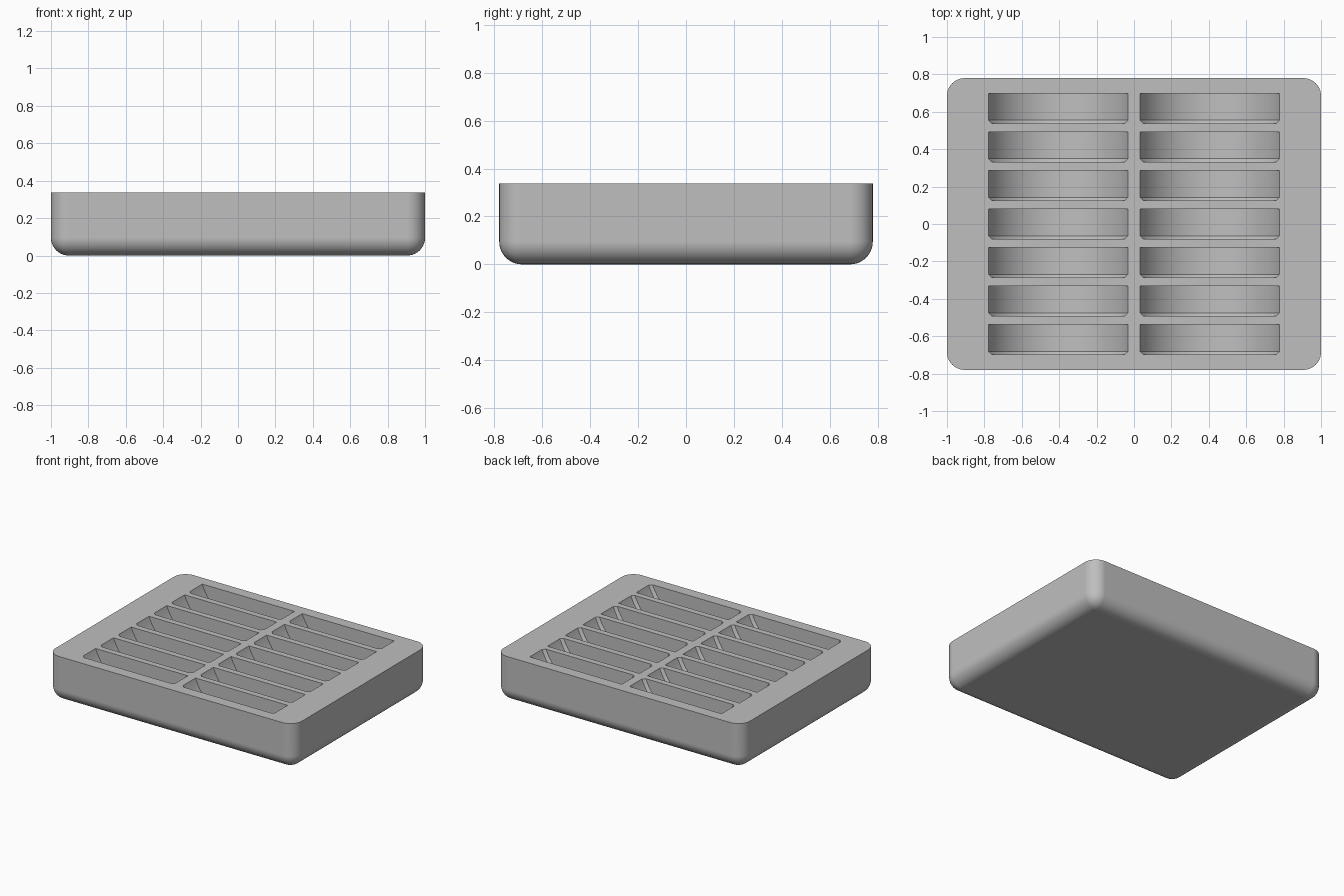
import bpy, bmesh, math

cube = bpy.data.objects.get("Cube")
if cube:
    bpy.data.objects.remove(cube, do_unlink=True)

WIDTH, DEPTH, HEIGHT = 2.0, 1.56, 0.338
EDGE_RADIUS = 0.095
ROWS, ROW_PITCH = 7, 0.206
SLOT_X, HALF_CHORD, SLOT_DEPTH = 0.405, 0.374, 0.26
HALF_SLOT, CHAMFER = 0.081, 0.018
DISC_RADIUS = (HALF_CHORD ** 2 + SLOT_DEPTH ** 2) / (2 * SLOT_DEPTH)
SEGMENTS = 96


def make_object(name, bm):
    bmesh.ops.recalc_face_normals(bm, faces=bm.faces)
    mesh = bpy.data.meshes.new(name)
    bm.to_mesh(mesh)
    bm.free()
    obj = bpy.data.objects.new(name, mesh)
    bpy.context.collection.objects.link(obj)
    return obj


def add_disc(bm, cx, cy, cz):
    """Upright disc along y, chamfered on its front rim."""
    profile = [(cy - HALF_SLOT, DISC_RADIUS - CHAMFER),
               (cy - HALF_SLOT + CHAMFER, DISC_RADIUS),
               (cy + HALF_SLOT, DISC_RADIUS)]
    rings = []
    for y, r in profile:
        angles = [math.tau * i / SEGMENTS for i in range(SEGMENTS)]
        rings.append([bm.verts.new((cx + r * math.sin(a), y, cz - r * math.cos(a)))
                      for a in angles])
    for a, b in zip(rings, rings[1:]):
        for i in range(SEGMENTS):
            j = (i + 1) % SEGMENTS
            bm.faces.new((a[i], a[j], b[j], b[i]))
    bm.faces.new(rings[0])
    bm.faces.new(rings[-1])


# Tray block: rounded upright corners and bottom rim, sharp top rim
bm = bmesh.new()
bmesh.ops.create_cube(bm, size=1)
for v in bm.verts:
    v.co = (v.co.x * WIDTH, v.co.y * DEPTH, (v.co.z + 0.5) * HEIGHT)
rounded = [e for e in bm.edges if min(v.co.z for v in e.verts) < 0.01]
bmesh.ops.bevel(bm, geom=rounded, offset=EDGE_RADIUS, segments=10,
                profile=0.5, affect='EDGES', clamp_overlap=True)
tray = make_object("slotted_tray", bm)

# Disc cutters: two columns of slots
bm = bmesh.new()
for side in (-1, 1):
    for row in range(ROWS):
        add_disc(bm, side * SLOT_X, (row - (ROWS - 1) / 2) * ROW_PITCH,
                 HEIGHT - SLOT_DEPTH + DISC_RADIUS)
cutter = make_object("slot_cutter", bm)
cutter.hide_render = True

# Material
grey = bpy.data.materials.new("plain_grey")
grey.use_nodes = True
colour = (0.52, 0.52, 0.52, 1)
grey.diffuse_color = colour
grey.node_tree.nodes["Principled BSDF"].inputs["Base Color"].default_value = colour
tray.data.materials.append(grey)
cutter.data.materials.append(grey)

# Cut the slots, then smooth the curved surfaces
bpy.ops.object.select_all(action='DESELECT')
tray.select_set(True)
bpy.context.view_layer.objects.active = tray
cut = tray.modifiers.new("slots", 'BOOLEAN')
cut.operation = 'DIFFERENCE'
cut.solver = 'EXACT'
cut.object = cutter
bpy.ops.object.modifier_apply(modifier=cut.name)
bpy.data.objects.remove(cutter, do_unlink=True)
bpy.ops.object.shade_smooth_by_angle(angle=math.radians(30))
flat = tray.modifiers.new("flat_panels", 'WEIGHTED_NORMAL')
flat.keep_sharp = True
